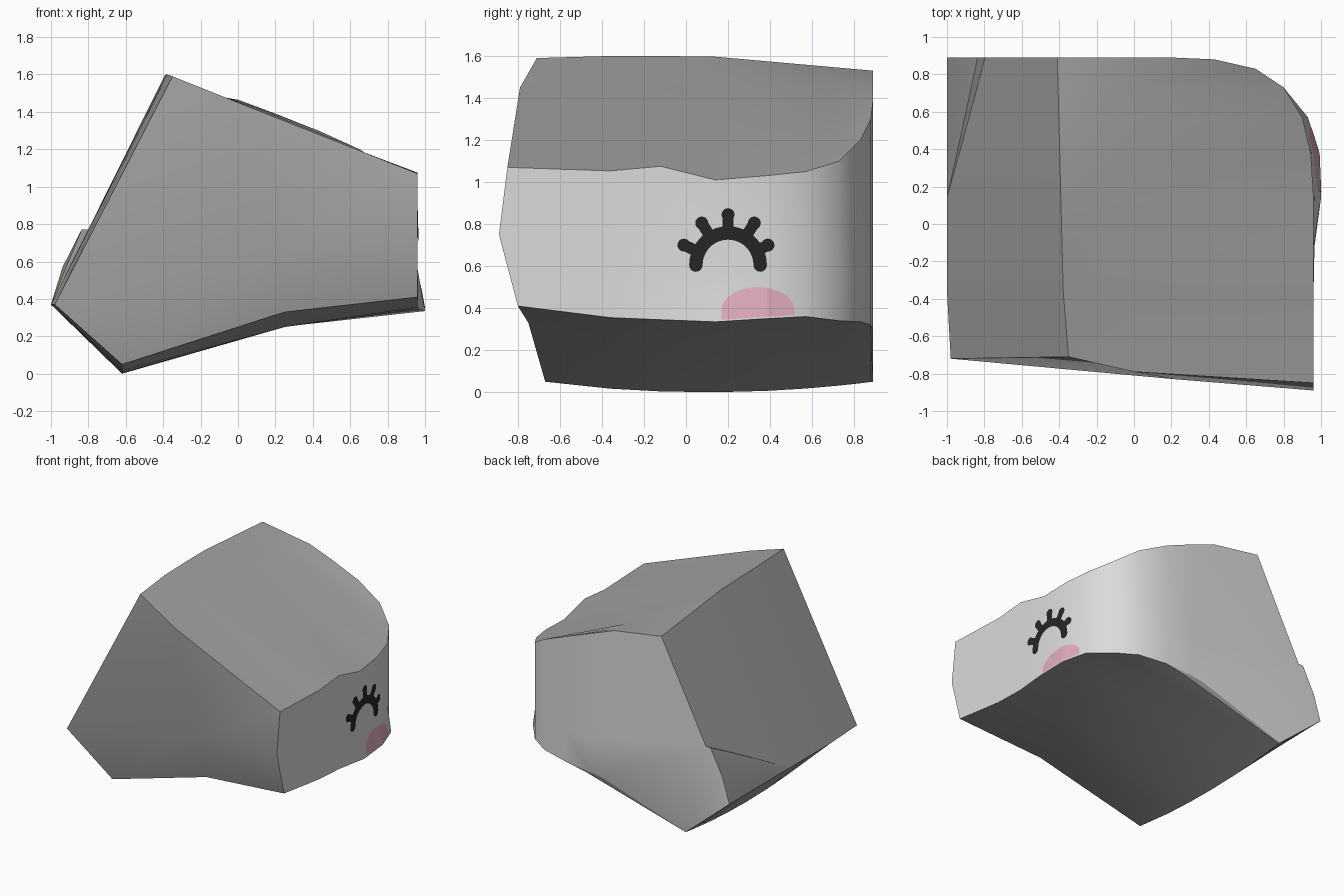
import bpy, bmesh, math
from mathutils import Vector
from mathutils.bvhtree import BVHTree

if "Cube" in bpy.data.objects:
    bpy.data.objects.remove(bpy.data.objects["Cube"])


def material(name, r, g, b):
    m = bpy.data.materials.new(name)
    m.diffuse_color = (r, g, b, 1)
    m.use_nodes = True
    m.node_tree.nodes["Principled BSDF"].inputs["Base Color"].default_value = m.diffuse_color
    return m


grey = material("mid grey", 0.37, 0.37, 0.37)
light = material("light grey", 0.71, 0.71, 0.71)
black = material("soft black", 0.019, 0.019, 0.019)
pink = material("blush pink", 0.74, 0.41, 0.50)


def lerp(a, b, t):
    return a + (b - a) * t


# Body: cross-sections in x/z, stacked along y
def section(y, xt, zt, xb, zb):
    t = (y + 0.7) / 1.59
    s = max(0, (y - 0.14) / 0.75)            # growth of the rear left step
    d = max(0, y - 0.1) / 0.79
    low = Vector((-1, y, 0.37))
    ridge = Vector((lerp(-0.37, -0.41, t), y, 1.60 - 0.07 * d))
    step = low.lerp(ridge, 0.345 * s)
    out = step + Vector((-0.04 * s, 0, 0))
    bulge = low.lerp(out, 0.5) + Vector((-0.02 * s, 0, 0))
    return [low, bulge, out, step, ridge,
            Vector((0, y, lerp(1.44, 1.465, d))),
            Vector((xt, y, zt)), Vector((xt, y, 0.56)), Vector((xb, y, zb)),
            Vector((min(0.25, xb - 0.1), y, lerp(0.25, 0.285, d))),
            Vector((-0.62, y, 0.05 * ((y - 0.1) / 0.79) ** 2))]


fl = Vector((-0.98, -0.72, 0.37))
front = [fl, fl, fl, fl] + [Vector(p) for p in (
    (-0.35, -0.71, 1.59), (0, -0.79, 1.45), (0.96, -0.85, 1.07),
    (0.96, -0.89, 0.75), (0.96, -0.80, 0.41), (0.25, -0.75, 0.33),
    (-0.62, -0.67, 0.05))]
rings = [front] + [section(*row) for row in (
    (-0.36, 0.96, 1.053, 0.96, 0.355),
    (-0.12, 0.96, 1.075, 0.965, 0.345),
    (0.14, 0.96, 1.01, 1.0, 0.335),
    (0.38, 0.945, 1.03, 0.99, 0.35),
    (0.57, 0.90, 1.05, 0.93, 0.36),
    (0.73, 0.80, 1.10, 0.80, 0.34),
    (0.83, 0.65, 1.20, 0.65, 0.335),
    (0.88, 0.43, 1.30, 0.43, 0.32),
    (0.89, 0.20, 1.39, 0.20, 0.30))]

bm = bmesh.new()
loops = [[bm.verts.new(p) for p in r] for r in rings]
n = len(front)
for a, b in zip(loops, loops[1:]):
    for i in range(n):
        j = (i + 1) % n
        f = bm.faces.new((a[i], a[j], b[j], b[i]))
        f.material_index = 1 if i in (6, 7) else 0   # light right side
back = bm.faces.new(loops[-1])
back.material_index = 1
centre = bm.verts.new((0.22, -0.83, 0.66))           # front crease
for i in range(n):
    bm.faces.new((centre, loops[0][i], loops[0][(i + 1) % n]))
bmesh.ops.remove_doubles(bm, verts=bm.verts, dist=0.0005)
bmesh.ops.dissolve_degenerate(bm, edges=bm.edges, dist=0.0005)
bmesh.ops.triangulate(bm, faces=[f for f in bm.faces if len(f.verts) > 4])
bmesh.ops.recalc_face_normals(bm, faces=bm.faces)
surface = BVHTree.FromBMesh(bm)


def finish(bm, name, mats):
    me = bpy.data.meshes.new(name)
    bm.to_mesh(me)
    bm.free()
    ob = bpy.data.objects.new(name, me)
    bpy.context.collection.objects.link(ob)
    for m in mats:
        me.materials.append(m)
    return ob


body = finish(bm, "body", [grey, light])
bpy.context.view_layer.objects.active = body
body.select_set(True)
bpy.ops.object.shade_smooth_by_angle(angle=math.radians(30))


# Painted details: thin plates laid on the right side
def on_side(bm, y, z, lift=0.004):
    hit = surface.ray_cast(Vector((2, y, z)), Vector((-1, 0, 0)))[0]
    return bm.verts.new((hit.x + lift if hit else 0.99, y, z))


def disc(bm, y, z, r):
    ring = [on_side(bm, y + r * math.cos(k * math.pi / 8),
                    z + r * math.sin(k * math.pi / 8)) for k in range(16)]
    bm.faces.new(ring)


def stroke(bm, pts, r):
    pts = [Vector(p) for p in pts]
    pairs = []
    for i, p in enumerate(pts):
        d = (pts[min(i + 1, len(pts) - 1)] - pts[max(i - 1, 0)]).normalized()
        side = Vector((-d.y, d.x)) * r
        pairs.append([on_side(bm, *(p + side)), on_side(bm, *(p - side))])
    for a, b in zip(pairs, pairs[1:]):
        bm.faces.new((a[0], b[0], b[1], a[1]))
    for p in (pts[0], pts[-1]):
        disc(bm, p.x, p.y, r)


def face_outward(bm):
    for f in bm.faces:
        f.normal_update()
        if f.normal.x < 0:
            f.normal_flip()


# Closed eye: arch with five lashes
bm = bmesh.new()
eye = Vector((0.2, 0.605))
stroke(bm, [eye + 0.153 * Vector((math.cos(a), math.sin(a)))
            for a in (math.pi * k / 20 for k in range(21))], 0.032)
for tip in ((-0.01, 0.70), (0.075, 0.805), (0.2, 0.845), (0.325, 0.805), (0.39, 0.70)):
    tip = Vector(tip)
    root = eye + (tip - eye).normalized() * 0.15
    stroke(bm, [root, root.lerp(tip, 0.5), tip], 0.027)
    disc(bm, tip.x, tip.y, 0.031)
face_outward(bm)
finish(bm, "closed_eye", [black])

# Blush: half oval cut off by the lower edge
bm = bmesh.new()
cols = []
for k in range(25):
    u = -math.cos(math.pi * k / 24)
    y = 0.343 + 0.173 * u
    bottom = 0.343 + 0.015 * max(0, (y - 0.14) / 0.24)
    top = 0.39 + 0.11 * math.sqrt(max(0, 1 - u * u))
    cols.append([on_side(bm, y, lerp(bottom, top, r / 5)) for r in range(6)])
for a, b in zip(cols, cols[1:]):
    for r in range(5):
        bm.faces.new((a[r], b[r], b[r + 1], a[r + 1]))
face_outward(bm)
finish(bm, "blush", [pink])
